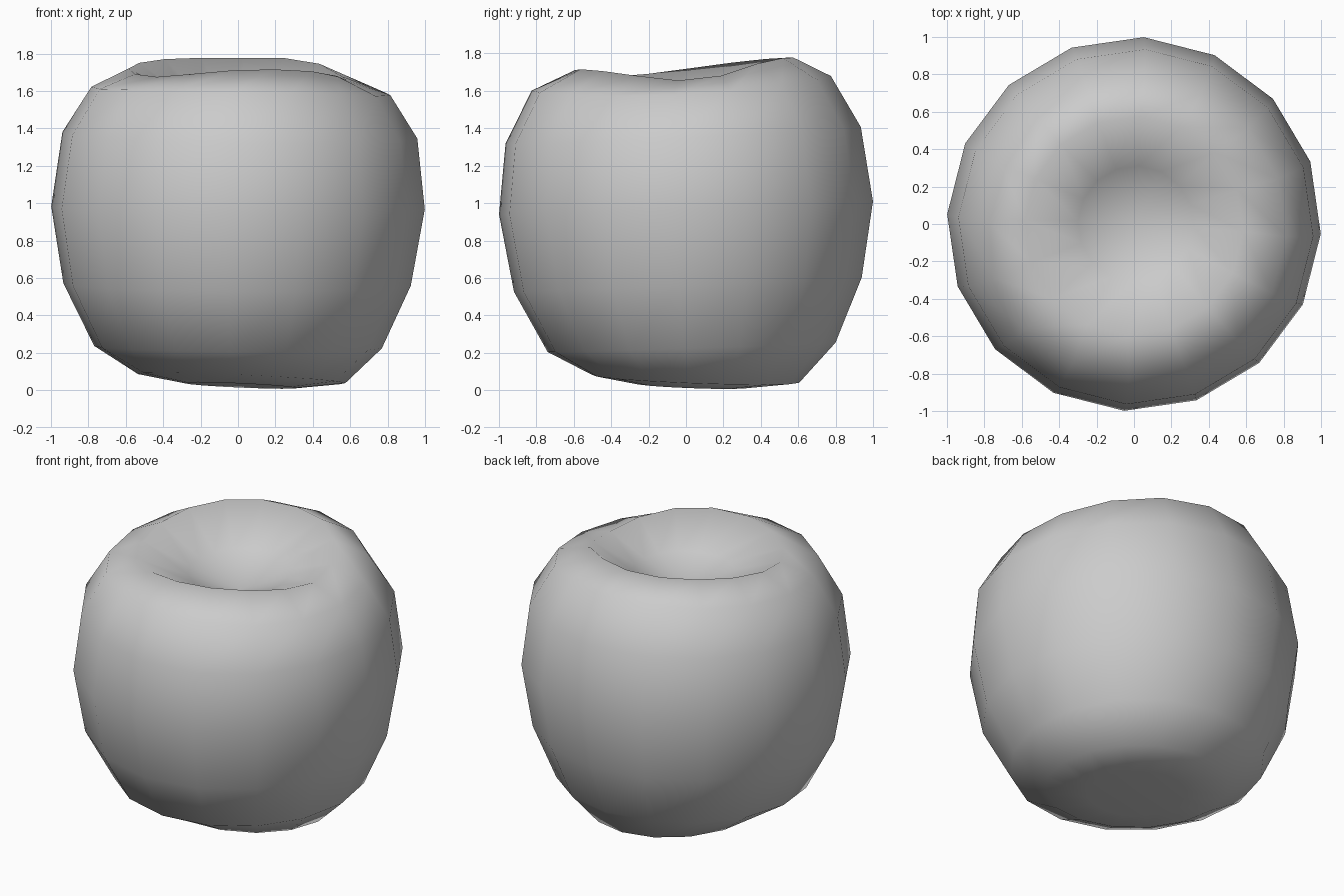
import bpy, bmesh, math

if "Cube" in bpy.data.objects:
    bpy.data.objects.remove(bpy.data.objects["Cube"])

SEG = 16
OFFSET = math.radians(-3)

# Rings bottom to top: radius, mean z, centre x, centre y, slope in x, slope in y
rings = [
    (0.30, 0.025, 0.01, 0.03, -0.045, -0.037),
    (0.555, 0.062, 0.02, 0.05, -0.045, -0.037),
    (0.77, 0.23, 0.00, 0.03, -0.007, 0.033),
    (0.93, 0.565, -0.005, 0.01, -0.005, 0.042),
    (1.00, 0.975, 0.00, 0.00, -0.006, 0.035),
    (0.95, 1.363, 0.01, -0.015, -0.016, 0.047),
    (0.80, 1.62, 0.015, -0.025, -0.025, 0.05),
    (0.585, 0.0, 0.00, -0.01, 0.0, 0.0),
    (0.31, 1.56, 0.01, 0.00, -0.01, 0.04),
]
# Lumpy rim heights around the stem hollow
rim = [1.655, 1.68, 1.745, 1.775, 1.777, 1.777, 1.77, 1.75,
       1.72, 1.69, 1.675, 1.69, 1.71, 1.715, 1.705, 1.68]

bm = bmesh.new()
loops = []
for i, (r, z, cx, cy, sx, sy) in enumerate(rings):
    loop = []
    for k in range(SEG):
        a = OFFSET + k * math.tau / SEG
        x, y = r * math.cos(a), r * math.sin(a)
        h = rim[k] if i == 7 else z + sx * x + sy * y
        if i == 6:
            h -= 0.02 * math.cos(2 * a)
        loop.append(bm.verts.new((x + cx, y + cy, h)))
    loops.append(loop)

# Skin between rings
for lo, hi in zip(loops, loops[1:]):
    for k in range(SEG):
        n = (k + 1) % SEG
        bm.faces.new((lo[k], lo[n], hi[n], hi[k]))

# Base and stem hollow centres
base = bm.verts.new((0.01, 0.02, 0.05))
hollow = bm.verts.new((0.01, 0.0, 1.44))
for k in range(SEG):
    n = (k + 1) % SEG
    bm.faces.new((base, loops[0][n], loops[0][k]))
    bm.faces.new((hollow, loops[-1][k], loops[-1][n]))

for f in bm.faces:
    f.smooth = True
bmesh.ops.recalc_face_normals(bm, faces=bm.faces[:])
mesh = bpy.data.meshes.new("fruit_body")
bm.to_mesh(mesh)
bm.free()
fruit = bpy.data.objects.new("fruit_body", mesh)
bpy.context.collection.objects.link(fruit)
